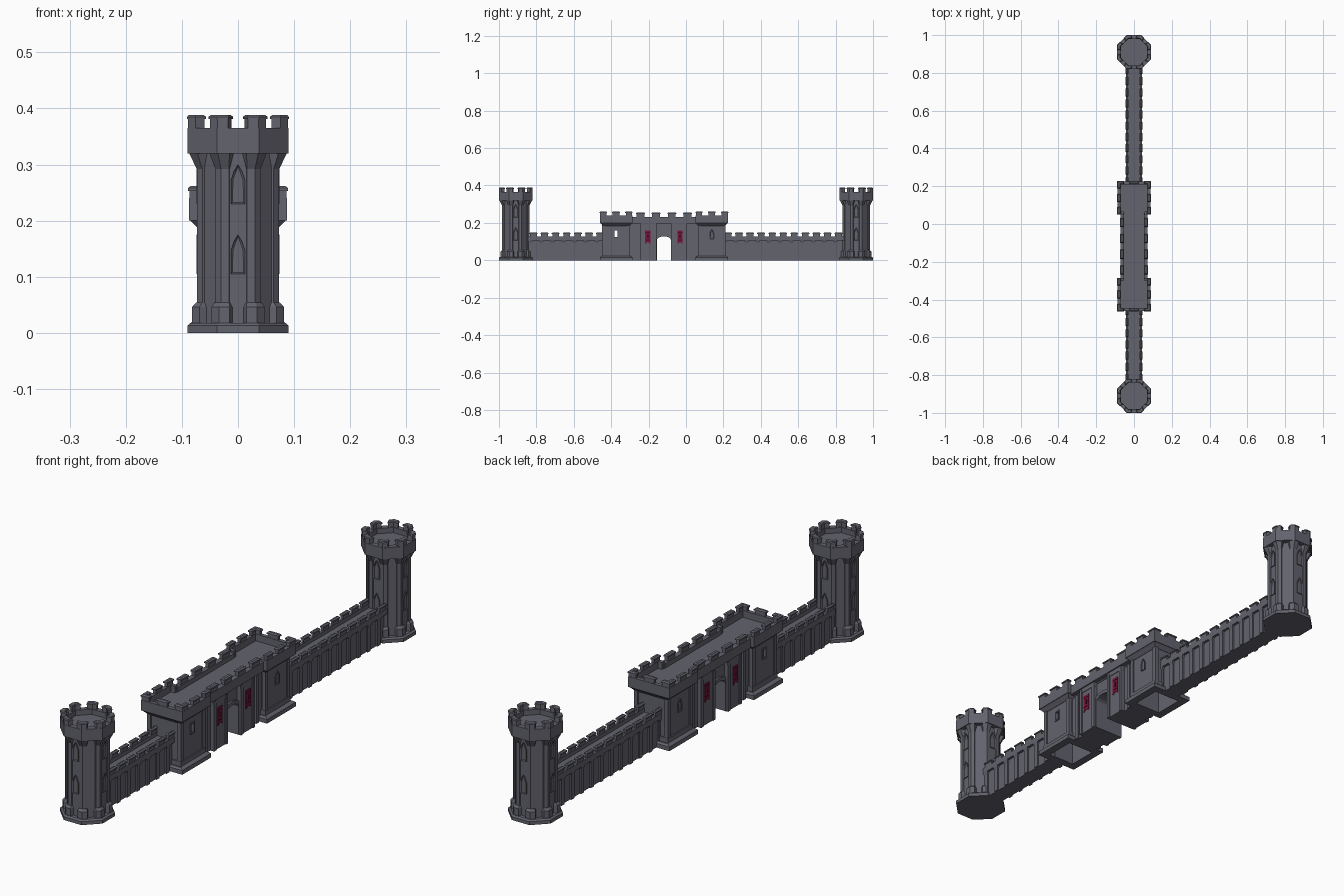
import bpy, bmesh, math
from mathutils import Vector

if "Cube" in bpy.data.objects:
    bpy.data.objects.remove(bpy.data.objects["Cube"])

def mat(name, c):
    m = bpy.data.materials.new(name)
    m.diffuse_color = (*c, 1)
    m.use_nodes = True
    m.node_tree.nodes["Principled BSDF"].inputs["Base Color"].default_value = m.diffuse_color
    return m
STONE = mat("grey_stone", (0.125, 0.125, 0.155))
RED = mat("crimson_cloth", (0.22, 0.006, 0.045))
DARK = mat("dark_crimson_cloth", (0.05, 0.004, 0.015))

def finish(bm, name, m=STONE, loc=(0, 0, 0)):
    bmesh.ops.recalc_face_normals(bm, faces=bm.faces)
    me = bpy.data.meshes.new(name)
    bm.to_mesh(me)
    bm.free()
    me.materials.append(m)
    ob = bpy.data.objects.new(name, me)
    ob.location = loc
    bpy.context.collection.objects.link(ob)
    return ob

def loft(bm, a, b):
    """Closed solid between two matching 3D loops; returns the cap of b."""
    va = [bm.verts.new(p) for p in a]
    vb = [bm.verts.new(p) for p in b]
    n = len(va)
    bm.faces.new(va[::-1])
    for i in range(n):
        bm.faces.new((va[i], va[(i + 1) % n], vb[(i + 1) % n], vb[i]))
    return bm.faces.new(vb)

def prism(bm, a, z0, z1, b=None):
    return loft(bm, [(x, y, z0) for x, y in a], [(x, y, z1) for x, y in (b or a)])

def rect(x0, x1, y0, y1):
    return [(x0, y0), (x1, y0), (x1, y1), (x0, y1)]

def box(bm, x0, x1, y0, y1, z0, z1, grow=0):
    prism(bm, rect(x0, x1, y0, y1), z0, z1, rect(x0 - grow, x1 + grow, y0 - grow, y1 + grow))

def merlon(bm, x0, x1, y0, y1, z0, z1):
    """Battlement block with a wider sloped cap."""
    box(bm, x0, x1, y0, y1, z0, z1 - 0.009)
    e = 0.003
    box(bm, x0 - e, x1 + e, y0 - e, y1 + e, z1 - 0.009, z1 - 0.004)
    box(bm, x0 - e, x1 + e, y0 - e, y1 + e, z1 - 0.004, z1, -0.005)

def ring(bm, outer0, inner, z0, z1, outer1=None):
    """Hollow wall between outer and inner outline."""
    n = len(inner)
    loops = [[bm.verts.new((x, y, z)) for x, y in l] for l, z in
             ((outer0, z0), (outer1 or outer0, z1), (inner, z1), (inner, z0))]
    for k in range(4):
        p, q = loops[k], loops[(k + 1) % 4]
        for i in range(n):
            bm.faces.new((p[i], p[(i + 1) % n], q[(i + 1) % n], q[i]))

def octagon(ap):
    r = ap / math.cos(math.pi / 8)
    return [(r * math.cos(a), r * math.sin(a)) for a in (math.pi / 8 + k * math.pi / 4 for k in range(8))]

def chevron(k, ap, w, apin):
    """Bent strip wrapped round corner k of an octagon."""
    o, n = octagon(ap), octagon(apin)
    out = []
    for l, order in ((o, (-1, 0, 1)), (n, (1, 0, -1))):
        c = Vector(l[k])
        for s in order:
            d = (Vector(l[(k + s) % 8]) - c)
            out.append(tuple(c + d.normalized() * w if s else c))
    return out

def window(bm, pos, ang, w, h, out=0.004):
    """Pointed window plate with a sunk pane, facing direction ang."""
    n = Vector((math.cos(ang), math.sin(ang), 0))
    t = Vector((-n.y, n.x, 0))
    prof = [(-1, 0), (1, 0), (1, .6), (.6, .82), (0, 1), (-.6, .82), (-1, .6)]
    p = [Vector(pos) + t * u * w + Vector((0, 0, v * h)) for u, v in prof]
    f = loft(bm, p, [q + n * out for q in p])
    bm.normal_update()
    bmesh.ops.inset_region(bm, faces=[f], thickness=0.0035, depth=0)
    for v in f.verts:
        v.co -= n * out * 0.7

# ---- octagonal end towers
def end_tower(name, y):
    bm = bmesh.new()
    prism(bm, octagon(.09), 0, .013)
    prism(bm, octagon(.09), .013, .018, octagon(.084))
    prism(bm, octagon(.07), .018, .345)
    ring(bm, octagon(.09), octagon(.07), .32, .365)
    for k in range(8):
        prism(bm, chevron(k, .0735, .014, .066), .018, .32)
        prism(bm, chevron(k, .082, .019, .066), .018, .046)
        prism(bm, chevron(k, .082, .019, .066), .046, .054, chevron(k, .0745, .015, .066))
        prism(bm, chevron(k, .0735, .014, .066), .292, .32, chevron(k, .087, .021, .066))
        prism(bm, chevron(k, .089, .019, .073), .365, .381)
        prism(bm, chevron(k, .0905, .021, .0715), .381, .385)
        prism(bm, chevron(k, .0905, .021, .0715), .385, .388, chevron(k, .088, .018, .074))
    for q in range(4):
        a = q * math.pi / 2
        for z in (.105, .23):
            window(bm, (.0698 * math.cos(a), .0698 * math.sin(a), z), a, .0125, .07)
    finish(bm, name, loc=(0, y, 0))
end_tower("south_end_tower", -.91)
end_tower("north_end_tower", .91)

# ---- curtain walls with pilasters and battlements
def curtain_wall(name, y0, y1, n):
    bm = bmesh.new()
    box(bm, -.032, .032, y0, y1, 0, .112)
    step = (y1 - y0) / n
    for s in (-1, 1):
        X = lambda a, b: sorted((s * a, s * b))
        box(bm, *X(.031, .042), y0, y1, .106, .127)
        for i in range(n):
            c = y0 + (i + .5) * step
            merlon(bm, *X(.032, .041), c - .018, c + .018, .127, .149)
            p = y0 + i * step + .012
            box(bm, *X(.03, .038), p - .009, p + .009, 0, .095)
            prism(bm, rect(*X(.03, .038), p - .009, p + .009), .095, .106,
                  rect(*X(.03, .042), p - .013, p + .013))
    finish(bm, name)
curtain_wall("south_wall", -.845, -.43, 7)
curtain_wall("north_wall", .195, .845, 11)

# ---- gatehouse towers (hollow, open underneath)
GC = -.118
def gate_tower(name, side):
    cy = GC + side * .256
    sq = lambda a, b: rect(-a, a, cy - b, cy + b)
    bm = bmesh.new()
    ring(bm, sq(.068, .07), sq(.056, .058), 0, .2)
    walls = finish(bm, name + "_walls")
    bm = bmesh.new()
    ring(bm, sq(.087, .087), sq(.057, .059), 0, .016)
    ring(bm, sq(.087, .087), sq(.057, .059), .016, .022, sq(.078, .08))
    ring(bm, sq(.073, .075), sq(.057, .059), .022, .04)
    ring(bm, sq(.069, .071), sq(.057, .059), .184, .2, sq(.085, .085))
    for sx in (-1, 1):                       # corner strips
        for sy in (-1, 1):
            x, y = sx * .064, cy + sy * .066
            box(bm, x - .008, x + .008, y - .008, y + .008, .02, .19)
    finish(bm, name + "_trim")
    bm = bmesh.new()                         # parapet and battlements
    e = cy + side * .0795
    box(bm, -.087, .087, e - .0075, e + .0075, .2, .24)
    merlon(bm, -.022, .022, e - .006, e + .006, .24, .262)
    for s in (-1, 1):
        X = lambda a, b: sorted((s * a, s * b))
        box(bm, *X(.072, .087), cy - .087, cy + .087, .2, .24)
        i = cy - side * .0795
        box(bm, *X(.055, .087), i - .0075, i + .0075, .2, .24)
        for d, w in ((-.068, .016), (0, .018), (.068, .016)):
            merlon(bm, *X(.073, .086), cy + d - w, cy + d + w, .24, .262)
        merlon(bm, *X(.055, .086), e - .006, e + .006, .24, .262)
    finish(bm, name + "_parapet")
    return walls, cy
south, sy = gate_tower("south_gate_tower", -1)
north, ny = gate_tower("north_gate_tower", 1)

# window cut through the south tower, framed windows on the north one
bm = bmesh.new()
box(bm, -.2, .2, sy - .007, sy + .007, .125, .158)
cutter = finish(bm, "window_cutter")
cutter.hide_render = True
cutter.hide_viewport = True
b = south.modifiers.new("window", 'BOOLEAN')
b.operation, b.object, b.solver = 'DIFFERENCE', cutter, 'EXACT'
bm = bmesh.new()
for s, a in ((1, 0), (-1, math.pi)):
    window(bm, (s * .0678, ny, .115), a, .011, .05)
    X = sorted((s * .066, s * .071))
    for o in (-1, 1):
        box(bm, *X, sy + o * .0095 - .0025, sy + o * .0095 + .0025, .12, .163)
        z = .1225 if o < 0 else .1605
        box(bm, *X, sy - .007, sy + .007, z - .0025, z + .0025)
finish(bm, "window_frames")

# ---- roof slab over the whole gatehouse
bm = bmesh.new()
box(bm, -.054, .054, GC - .175, GC + .175, .19, .214)
for s in (-1, 1):
    c = GC + s * .256
    box(bm, -.074, .074, c - .082, c + .082, .198, .214)
finish(bm, "gatehouse_roof")

# ---- central gate block with an arched passage
def arch(hw, spring, rise):
    pts = [(GC + hw * math.cos(a), spring + rise * math.sin(a)) for a in (i * math.pi / 8 for i in range(9))]
    return [(GC + hw, 0)] + pts + [(GC - hw, 0)]
bm = bmesh.new()
prof = [(GC - .19, 0), (GC - .19, .2), (GC + .19, .2), (GC + .19, 0)] + arch(.038, .108, .02)
loft(bm, [(-.052, y, z) for y, z in prof], [(.052, y, z) for y, z in prof])
frame = arch(.038, .108, .02) + arch(.048, .112, .03)[::-1]
for s in (-1, 1):
    loft(bm, [(s * .05, y, z) for y, z in frame], [(s * .059, y, z) for y, z in frame])
finish(bm, "gate_block")

# bastions beside the gate, central parapet
bm = bmesh.new()
for s in (-1, 1):
    X = lambda a, b: sorted((s * a, s * b))
    for o in (-1, 1):
        c = GC + o * .0815
        box(bm, *X(.05, .065), c - .0415, c + .0415, 0, .2)
        for d in (-.036, .036):
            box(bm, *X(.05, .0685), c + d - .0065, c + d + .0065, 0, .19)
        box(bm, *X(.05, .067), c - .043, c + .043, .178, .2)
        box(bm, *X(.05, .058), c + o * .072 - .008, c + o * .072 + .008, 0, .19)
    box(bm, *X(.052, .072), GC - .172, GC + .172, .196, .232)
    for i in range(4):
        c = GC + (i - 1.5) * .084
        merlon(bm, *X(.056, .07), c - .021, c + .021, .232, .256)
finish(bm, "gate_bastions")

# ---- swallow-tailed banners with dark plain bands
cloth, bands = bmesh.new(), bmesh.new()
for s in (-1, 1):
    for o in (-1, 1):
        c = GC + o * .086
        p = [(c - .014, .158), (c + .014, .158), (c + .014, .088), (c, .097), (c - .014, .088)]
        loft(cloth, [(s * .064, y, z) for y, z in p], [(s * .068, y, z) for y, z in p])
        for z in (.108, .148):
            box(bands, *sorted((s * .066, s * .0688)), c - .012, c + .012, z - .002, z + .002)
        box(bands, *sorted((s * .066, s * .0688)), c - .005, c + .005, .118, .138)
finish(cloth, "banners", RED)
finish(bands, "banner_bands", DARK)
